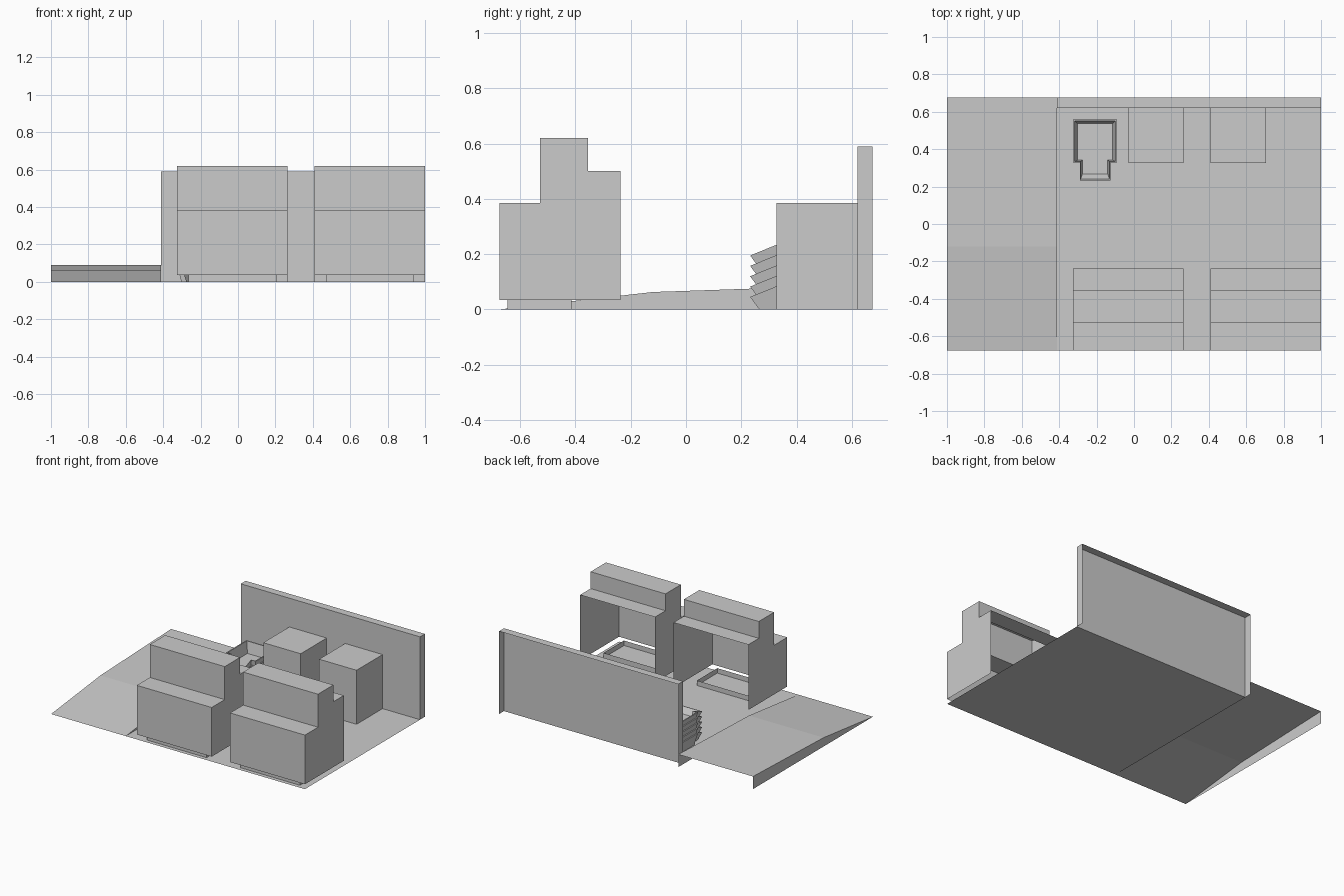
import bpy

if "Cube" in bpy.data.objects:
    bpy.data.objects.remove(bpy.data.objects["Cube"])


def make(name, verts, faces):
    me = bpy.data.meshes.new(name)
    me.from_pydata(verts, [], faces)
    me.update()
    ob = bpy.data.objects.new(name, me)
    bpy.context.collection.objects.link(ob)
    return ob


def shell(name, x0, x1, profile):
    """Extrude a y-z profile along x with end caps; back and bottom stay open."""
    n = len(profile)
    verts = [(x, y, z) for x in (x0, x1) for y, z in profile]
    faces = [(i, n + i, n + i + 1, i + 1) for i in range(n - 2)]
    faces += [tuple(range(n)), tuple(reversed(range(n, 2 * n)))]
    return make(name, verts, faces)


def box(name, x0, x1, y0, y1, z0, z1, top=True):
    verts = [(x, y, z) for z in (z0, z1)
             for x, y in ((x0, y0), (x1, y0), (x1, y1), (x0, y1))]
    faces = [(i, (i + 1) % 4, (i + 1) % 4 + 4, i + 4) for i in range(4)]
    if top:
        faces.append((4, 5, 6, 7))
    return make(name, verts, faces)


# floor slab, side ramp and rear wall
make("floor", [(-0.412, -0.675, 0), (1, -0.675, 0), (1, 0.62, 0), (-0.412, 0.62, 0)],
     [(0, 1, 2, 3)])
shell("ramp", -1, -0.412, [(-0.675, 0), (-0.12, 0.063), (0.675, 0.09), (0.675, 0)])
shell("rear_wall", -0.412, 1, [(0.62, 0), (0.62, 0.59), (0.675, 0.59), (0.675, 0)])

# two counter bays: stepped hollow housing, low plinth frame, rear cabinet
step = [(-0.675, 0.035), (-0.675, 0.385), (-0.528, 0.385), (-0.528, 0.62),
        (-0.355, 0.62), (-0.355, 0.50), (-0.237, 0.50), (-0.237, 0.035)]
for i, x in enumerate((-0.325, 0.41), 1):
    shell(f"counter_{i}", x, x + 0.59, step)
    box(f"plinth_{i}", x + 0.06, x + 0.53, -0.645, -0.415, 0, 0.035, top=False)
for i, x in enumerate((-0.03, 0.41), 1):
    box(f"cabinet_{i}", x, x + 0.295, 0.327, 0.62, 0, 0.385)


# stack of five nested trays with a sloping front spout
def outline(d, tip, z, z_tip):
    """Half outline inset by d, mirrored about the tray centre."""
    half = [(0.082 - d * 0.6, tip, z_tip), (0.082 - d * 0.6, 0.33 + d * 0.5, z),
            (0.117 - d, 0.33 + d * 0.5, z), (0.117 - d, 0.56 - d, z)]
    right = [(-0.208 + x, y, h) for x, y, h in half]
    left = [(-0.208 - x, y, h) for x, y, h in reversed(half)]
    return right + left


rings = [outline(0.022, 0.265, 0, 0),              # outer foot
         outline(0, 0.232, 0.085, 0.045),          # outer rim
         outline(0.008, 0.240, 0.085, 0.047),      # inner rim
         outline(0.024, 0.267, 0.006, 0.006)]      # inner floor
verts = [v for ring in rings for v in ring]
faces = [(k * 8 + i, k * 8 + (i + 1) % 8, k * 8 + 8 + (i + 1) % 8, k * 8 + 8 + i)
         for k in range(3) for i in range(8)]
faces += [tuple(reversed(range(8))), tuple(range(24, 32))]
trays = make("tray_stack", verts, faces)
arr = trays.modifiers.new("stack", 'ARRAY')
arr.count = 5
arr.use_relative_offset = False
arr.use_constant_offset = True
arr.constant_offset_displace = (0, 0, 0.0375)
